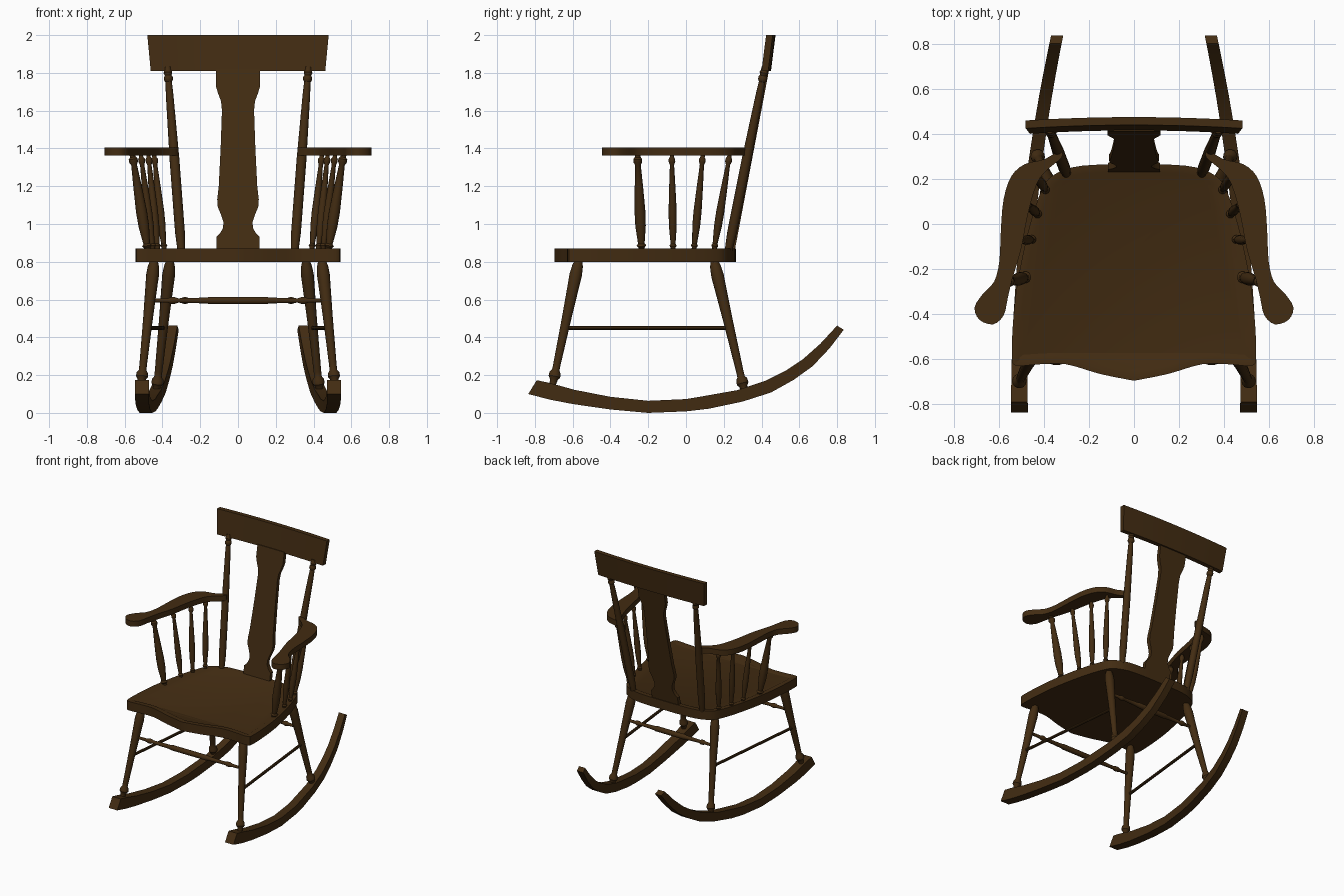
import bpy, bmesh, math
from mathutils import Vector

cube = bpy.data.objects.get("Cube")
if cube:
    bpy.data.objects.remove(cube, do_unlink=True)

wood = bpy.data.materials.new("dark brown wood")
wood.use_nodes = True
BROWN = (0.055, 0.025, 0.006, 1)
wood.diffuse_color = BROWN
wood.node_tree.nodes["Principled BSDF"].inputs["Base Color"].default_value = BROWN


def finish(name, bm, mirror=False):
    bmesh.ops.recalc_face_normals(bm, faces=bm.faces)
    me = bpy.data.meshes.new(name)
    bm.to_mesh(me)
    bm.free()
    me.materials.append(wood)
    me.shade_smooth()
    me.set_sharp_from_angle(angle=math.radians(35))
    ob = bpy.data.objects.new(name, me)
    bpy.context.collection.objects.link(ob)
    if mirror:
        ob.modifiers.new("other side", 'MIRROR')
    return ob


def loft(name, rings, mirror=False):
    """Skin a row of closed cross-sections and cap both ends."""
    bm = bmesh.new()
    rows = [[bm.verts.new(p) for p in ring] for ring in rings]
    n = len(rows[0])
    for a, b in zip(rows, rows[1:]):
        for i in range(n):
            j = (i + 1) % n
            bm.faces.new((a[i], a[j], b[j], b[i]))
    bm.faces.new(rows[0])
    bm.faces.new(rows[-1])
    return finish(name, bm, mirror)


def turned(name, a, b, profile, mirror=False, scale=1.0, sides=14):
    """Lathe (position, radius) pairs along the line a to b."""
    a, b = Vector(a), Vector(b)
    axis = b - a
    q = axis.to_track_quat('Z', 'Y')
    circle = [q @ Vector((math.cos(k * math.tau / sides), math.sin(k * math.tau / sides), 0))
              for k in range(sides)]
    return loft(name, [[a + axis * t + c * r * scale for c in circle] for t, r in profile], mirror)


def smooth_path(pts, closed=True, steps=4):
    """Catmull-Rom curve through points."""
    pts = [Vector(p) for p in pts]
    n = len(pts)
    get = (lambda i: pts[i % n]) if closed else (lambda i: pts[max(0, min(n - 1, i))])
    out = []
    for i in range(n if closed else n - 1):
        p, q, r, s = (get(i + k) for k in (-1, 0, 1, 2))
        for k in range(steps):
            t = k / steps
            out.append(0.5 * (2 * q + (r - p) * t + (2 * p - 5 * q + 4 * r - s) * t ** 2
                              + (3 * q - p - 3 * r + s) * t ** 3))
    if not closed:
        out.append(pts[-1])
    return out


# Saddled seat with a shallow sunk top
half = smooth_path([(0, -.695), (.15, -.665), (.30, -.622), (.42, -.622), (.515, -.628), (.542, -.59),
                    (.53, -.36), (.50, -.17), (.455, .02), (.405, .16), (.36, .215), (.27, .252),
                    (.14, .264), (0, .265)], closed=False, steps=3)
outline = half + [Vector((-p.x, p.y)) for p in reversed(half[1:-1])]
bm = bmesh.new()
low, high = ([bm.verts.new((p.x, p.y, z)) for p in outline] for z in (.80, .87))
bm.faces.new(low)
top = bm.faces.new(high)
for i in range(len(low)):
    j = (i + 1) % len(low)
    bm.faces.new((low[i], low[j], high[j], high[i]))
bmesh.ops.recalc_face_normals(bm, faces=bm.faces)
bmesh.ops.inset_region(bm, faces=[top], thickness=.035, depth=0)
bmesh.ops.inset_region(bm, faces=[top], thickness=.012, depth=-.006)
finish("seat", bm)

# Rockers: side profile as (y, underside z, y, upper z), swept inward to the back
stations = [(-.835, .10, -.79, .173), (-.72, .07, -.72, .158), (-.60, .047, -.59, .122),
            (-.40, .018, -.40, .085), (-.20, 0, -.20, .064), (0, .008, 0, .073),
            (.12, .022, .10, .09), (.30, .06, .27, .12), (.45, .108, .42, .17),
            (.57, .175, .53, .225), (.67, .247, .62, .285), (.76, .342, .71, .365),
            (.835, .44, .80, .462)]


def rocker_x(y):
    return .47 - .1 * y - .0655 * y * y


rings = []
for y0, z0, y1, z1 in stations:
    w = .032 - .006 * y0
    c0, c1 = rocker_x(y0), rocker_x(y1)
    rings.append([(c0 - w, y0, z0), (c0 + w, y0, z0), (c1 + w, y1, z1), (c1 - w, y1, z1)])
loft("rockers", rings, True)

# Turned legs, from seat down to rocker
LEG = [(0, .020), (.03, .022), (.06, .029), (.13, .034), (.20, .032), (.45, .026), (.82, .020),
       (.86, .020), (.88, .030), (.91, .032), (.93, .022), (.96, .018), (1, .018)]
turned("front_legs", (.443, -.565, .82), (.515, -.71, .13), LEG, True)
turned("rear_legs", (.358, .145, .82), (.434, .315, .09), LEG, True)

# Stretchers
turned("side_stretchers", (.485, -.62, .45), (.397, .22, .45), [(0, .011), (1, .011)], True, sides=10)
RAIL = [(0, .010), (.10, .012), (.12, .018), (.14, .018), (.16, .012), (.32, .016), (.34, .020)]
RAIL = RAIL + [(1 - t, r) for t, r in reversed(RAIL)]
turned("front_stretcher", (-.465, -.608, .595), (.465, -.608, .595), RAIL)
turned("rear_stretcher", (-.38, .195, .595), (.38, .195, .595), RAIL)

# Flat paddle arms
arm = smooth_path([(.33, .325), (.32, .295), (.385, .24), (.43, .18), (.47, .045), (.50, -.11),
                   (.54, -.245), (.56, -.33), (.578, -.405), (.625, -.445), (.685, -.425),
                   (.707, -.37), (.67, -.31), (.62, -.255), (.597, -.165), (.59, -.02),
                   (.578, .11), (.545, .21), (.485, .265), (.395, .288)], steps=3)
loft("arms", [[(p.x, p.y, z) for p in arm] for z in (1.362, 1.405)], True)

# Arm spindles: (top x, top y, bottom x, bottom y, thickness)
SPINDLE = [(0, .016), (.03, .016), (.05, .024), (.07, .016), (.10, .018), (.25, .026), (.40, .027),
           (.65, .021), (.88, .014), (.91, .022), (.94, .022), (.96, .014), (1, .014)]
spots = [(.56, -.257, .478, -.235, 1.08), (.515, -.075, .45, -.068, .8),
         (.475, .09, .425, .042, .8), (.445, .232, .39, .148, .8)]
for i, (tx, ty, bx, by, s) in enumerate(spots):
    turned(f"arm_spindles_{i + 1}", (bx, by, .86), (tx, ty, 1.375), SPINDLE, True, s)

# Back posts
POST = [(0, .020), (.03, .022), (.10, .026), (.50, .026), (.85, .020), (.92, .017), (.93, .024),
        (.945, .024), (.955, .018), (.97, .023), (.985, .018), (1, .018)]
turned("back_posts", (.30, .225, .86), (.373, .418, 1.83), POST, True)

# Vase-shaped back splat: (z, half width)
splat = [(.86, .115), (.93, .115), (.95, .095), (.98, .079), (1.01, .077), (1.05, .090), (1.09, .107),
         (1.13, .110), (1.20, .102), (1.40, .092), (1.60, .085), (1.65, .090), (1.69, .105),
         (1.73, .117), (1.82, .117)]
rings = []
for z, w in splat:
    y = .245 + (z - .87) * .19
    rings.append([(-w, y - .015, z), (w, y - .015, z), (w, y + .015, z), (-w, y + .015, z)])
loft("back_splat", rings)

# Crest rail, gently bowed back and flared to the top
rings = []
for k in range(13):
    u = k / 6 - 1
    bow = .015 * (1 - u * u)
    rings.append([(u * .462, .40 + bow, 1.81), (u * .462, .435 + bow, 1.81),
                  (u * .48, .459 + bow, 2.0), (u * .48, .424 + bow, 2.0)])
loft("crest_rail", rings)
